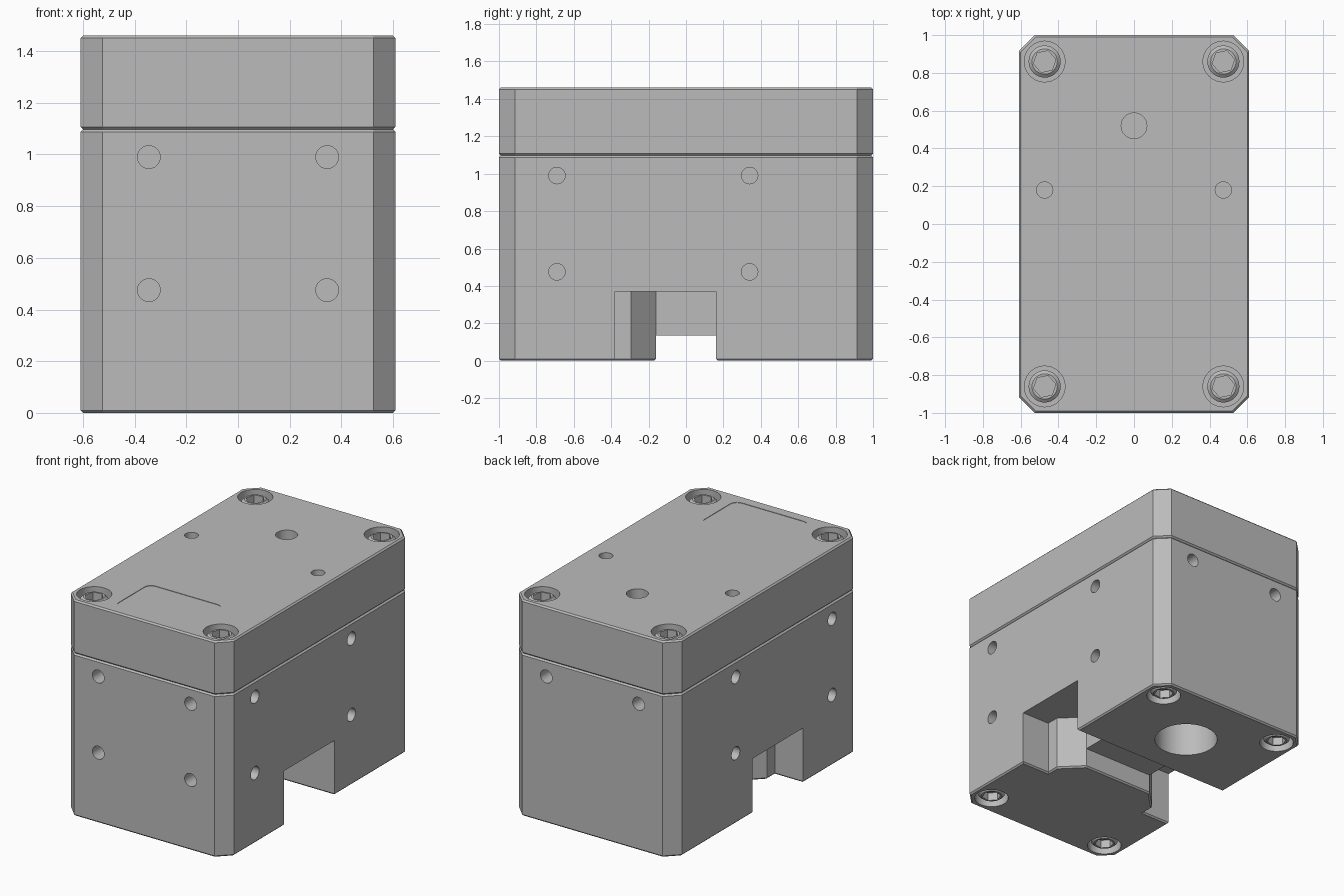
import bpy, bmesh, math
from mathutils import Matrix, Vector

cube = bpy.data.objects.get("Cube")
if cube:
    bpy.data.objects.remove(cube, do_unlink=True)

grey = bpy.data.materials.new("machined_grey")
grey.use_nodes = True
grey.diffuse_color = (0.5, 0.5, 0.5, 1)
grey.node_tree.nodes["Principled BSDF"].inputs["Base Color"].default_value = (0.5, 0.5, 0.5, 1)


def grow(outline, d):
    """Offset a counter-clockwise outline outward by d."""
    result = []
    for i, p in enumerate(outline):
        p = Vector(p)
        a = (p - Vector(outline[i - 1])).normalized()
        b = (Vector(outline[(i + 1) % len(outline)]) - p).normalized()
        na, nb = Vector((a.y, -a.x)), Vector((b.y, -b.x))
        result.append(p + (na + nb) * d / (1 + na.dot(nb)))
    return result


def prism(name, outline, levels, matrix=None):
    """Stack outline rings at (height, outward offset) levels."""
    bm = bmesh.new()
    rings = [[bm.verts.new((p.x, p.y, z)) for p in grow(outline, d)] for z, d in levels]
    n = len(outline)
    for low, high in zip(rings, rings[1:]):
        for i in range(n):
            j = (i + 1) % n
            bm.faces.new((low[i], low[j], high[j], high[i]))
    bm.faces.new(rings[0][::-1])
    bm.faces.new(rings[-1])
    if matrix:
        bm.transform(matrix)
    bmesh.ops.recalc_face_normals(bm, faces=bm.faces)
    mesh = bpy.data.meshes.new(name)
    bm.to_mesh(mesh)
    bm.free()
    mesh.materials.append(grey)
    obj = bpy.data.objects.new(name, mesh)
    bpy.context.collection.objects.link(obj)
    return obj


def circle(radius, sides=32):
    return [(radius * math.cos(math.tau * i / sides), radius * math.sin(math.tau * i / sides))
            for i in range(sides)]


def select(obj):
    bpy.ops.object.select_all(action='DESELECT')
    obj.select_set(True)
    bpy.context.view_layer.objects.active = obj


def cut(target, cutter):
    cutter.hide_render = True
    mod = target.modifiers.new("cut", 'BOOLEAN')
    mod.operation, mod.solver, mod.object = 'DIFFERENCE', 'EXACT', cutter
    select(target)
    bpy.ops.object.modifier_apply(modifier=mod.name)
    bpy.data.objects.remove(cutter, do_unlink=True)


def drill(target, position, inward, radius, depth):
    turn = Vector(inward).to_track_quat('Z', 'Y').to_matrix().to_4x4()
    cut(target, prism("drill", circle(radius), [(-0.05, 0), (depth, 0)],
                      Matrix.Translation(position) @ turn))


# Housing and lid share one outline with cut corners
W, L, C, EDGE = 0.61, 1.0, 0.085, 0.01
SEAM, TOP = 1.097, 1.46
plan = [(W, C - L), (W, L - C), (W - C, L), (C - W, L),
        (-W, L - C), (-W, C - L), (C - W, -L), (W - C, -L)]


def block(name, z0, z1):
    return prism(name, plan, [(z0, -EDGE), (z0 + EDGE, 0), (z1 - EDGE, 0), (z1, -EDGE)])


housing = block("housing", 0, SEAM)
lid = block("lid", SEAM, TOP)

# Cross slot underneath, with flared lower edge
slot = [(0.7, 0.16), (-0.7, 0.16), (-0.7, -0.38), (-0.4, -0.38), (-0.4, -0.295),
        (-0.265, -0.16), (0.265, -0.16), (0.4, -0.295), (0.4, -0.38), (0.7, -0.38)]
cut(housing, prism("slot_cutter", slot, [(-0.02, 0.03), (EDGE, 0), (0.135, 0)]))

# Taller pockets at both ends of the slot
pocket = [(0.7, 0.16), (0.265, 0.16), (0.265, -0.16), (0.4, -0.295), (0.4, -0.38), (0.7, -0.38)]
for side in (1, -1):
    cut(housing, prism("pocket_cutter", pocket, [(0.05, 0), (0.37, 0)],
                       Matrix.Diagonal((side, 1, 1, 1))))

# Mounting holes in the four walls
for s in (-1, 1):
    for z in (0.475, 0.99):
        drill(housing, (s * 0.345, -L, z), (0, 1, 0), 0.044, 0.15)
        for y in (-0.69, 0.34):
            drill(housing, (s * W, y, z), (-s, 0, 0), 0.044, 0.15)
    drill(housing, (s * 0.345, L, 0.99), (0, -1, 0), 0.044, 0.15)
    drill(lid, (s * 0.473, 0.18, TOP), (0, 0, -1), 0.043, 0.15)

# Large bore below and small bore above
drill(housing, (0, 0.52, 0), (0, 0, 1), 0.2, 0.7)
drill(lid, (0, 0.52, TOP), (0, 0, -1), 0.068, 0.15)

# Shallow label recess with rounded corners
label = []
for k, (sx, sy) in enumerate(((1, 1), (-1, 1), (-1, -1), (1, -1))):
    for i in range(6):
        a = math.pi / 2 * (k + i / 5)
        label.append((sx * 0.23 + 0.05 * math.cos(a), -0.737 + sy * 0.137 + 0.05 * math.sin(a)))
cut(lid, prism("label_cutter", label, [(TOP - 0.003, 0), (TOP + 0.05, 0)]))

# Recessed socket screws on the lid and under the housing
screws = []
for x in (-0.473, 0.473):
    for y in (-0.86, 0.86):
        for target, z, up, where in ((lid, TOP, 1, "top"), (housing, 0, -1, "bottom")):
            drill(target, (x, y, z), (0, 0, -up), 0.108, 0.1)
            place = Matrix.Translation((x, y, z)) @ Matrix.Diagonal((1, 1, up, 1))
            screw = prism(where + "_screw", circle(0.085),
                          [(-0.1, 0), (-0.03, 0), (-0.015, -0.018)], place)
            cut(screw, prism("socket_cutter", circle(0.06, 6), [(-0.07, 0), (0.05, 0)],
                             place @ Matrix.Rotation(0.2, 4, 'Z')))
            screws.append(screw)

for obj in [housing, lid] + screws:
    select(obj)
    bpy.ops.object.shade_smooth_by_angle(angle=math.radians(25))
